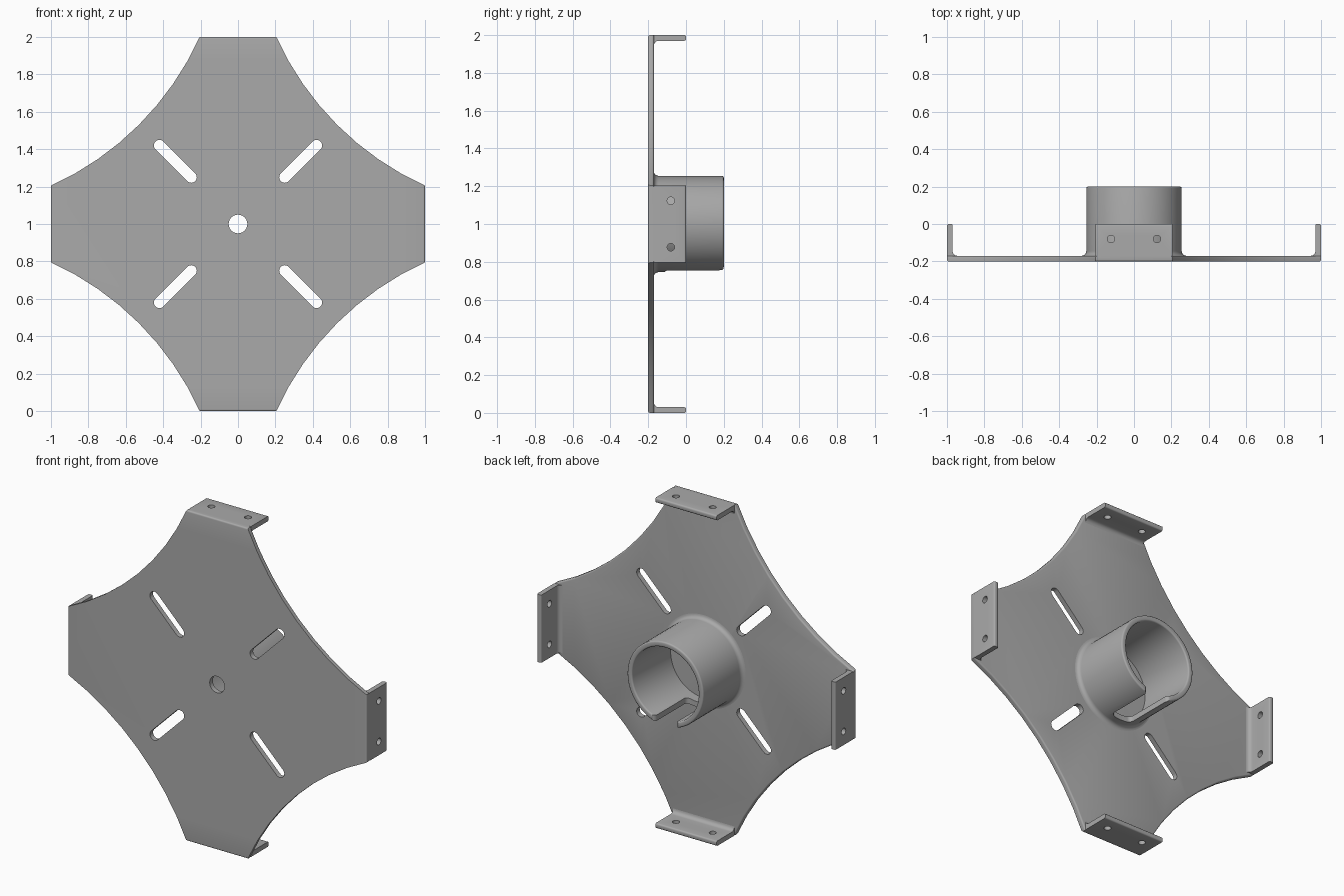
import bpy, bmesh, math
from mathutils import Matrix, Vector

if "Cube" in bpy.data.objects:
    bpy.data.objects.remove(bpy.data.objects["Cube"], do_unlink=True)

FRONT, BACK = -0.2, -0.17        # plate faces
HALF = 0.205                     # half width of each arm end
CENTRE = Vector((0, 0, 1))

steel = bpy.data.materials.new("grey_steel")
steel.use_nodes = True
steel.diffuse_color = (0.4, 0.4, 0.4, 1)
steel.node_tree.nodes["Principled BSDF"].inputs["Base Color"].default_value = (0.4, 0.4, 0.4, 1)


def turn(k):
    return Matrix.Rotation(k * math.pi / 2, 4, 'Y')


def arc(cx, cy, r, a0, a1, n):
    """Points along an arc, angles in degrees."""
    angles = [math.radians(a0 + (a1 - a0) * i / n) for i in range(n + 1)]
    return [(cx + r * math.cos(a), cy + r * math.sin(a)) for a in angles]


def prism(bm, points, direction):
    """Extrude a closed outline into a solid inside bm."""
    face = bm.faces.new([bm.verts.new(p) for p in points])
    out = bmesh.ops.extrude_face_region(bm, geom=[face], use_keep_orig=True)
    verts = [g for g in out["geom"] if isinstance(g, bmesh.types.BMVert)]
    bmesh.ops.translate(bm, verts=verts, vec=direction)


def finish(name, bm):
    bmesh.ops.recalc_face_normals(bm, faces=bm.faces[:])
    mesh = bpy.data.meshes.new(name)
    bm.to_mesh(mesh)
    bm.free()
    mesh.materials.append(steel)
    obj = bpy.data.objects.new(name, mesh)
    obj.location = CENTRE
    bpy.context.collection.objects.link(obj)
    return obj


def select(obj):
    bpy.ops.object.select_all(action='DESELECT')
    obj.select_set(True)
    bpy.context.view_layer.objects.active = obj


def cut(obj, bm):
    """Subtract the solids in bm, then smooth the curved surfaces."""
    cutter = finish("cutter", bm)
    cutter.hide_render = True
    bpy.context.view_layer.update()
    mod = obj.modifiers.new("cut", 'BOOLEAN')
    mod.operation, mod.solver, mod.object = 'DIFFERENCE', 'EXACT', cutter
    select(obj)
    bpy.ops.object.modifier_apply(modifier=mod.name)
    bpy.data.objects.remove(cutter, do_unlink=True)
    bpy.ops.object.shade_smooth_by_angle(angle=math.radians(35))


# Plate: four flat ends joined by shallow concave arcs
c = 1.657
start = math.degrees(math.atan2(HALF - c, 1 - c))
end = math.degrees(math.atan2(1 - c, HALF - c))
side = arc(c, c, math.hypot(1 - c, HALF - c), start, end, 8)
outline = [turn(-k) @ Vector((x, FRONT, z)) for k in range(4) for x, z in side]
bm = bmesh.new()
prism(bm, outline, (0, BACK - FRONT, 0))
rims = []
for e in bm.edges:
    a, b = (v.co for v in e.verts)
    if abs(a.y - b.y) > 0.001:
        continue
    on_end = any(abs(a[i] - b[i]) < 0.001 and abs(a[i]) > 0.99 for i in (0, 2))
    if on_end == (a.y < -0.19):      # round the fold outside and the arcs behind
        rims.append(e)
bmesh.ops.bevel(bm, geom=rims, offset=0.009, segments=3, profile=0.5, affect='EDGES')
plate = finish("plate", bm)

# Centre hole and four diagonal slots
bm = bmesh.new()
prism(bm, [(x, -0.3, z) for x, z in arc(0, 0, 0.05, 0, 345, 23)], (0, 0.2, 0))
slot = arc(0.594, 0, 0.03, -90, 90, 8) + arc(0.354, 0, 0.03, 90, 270, 8)
for k in range(4):
    diagonal = Matrix.Rotation(math.pi / 4 + k * math.pi / 2, 4, 'Y')
    prism(bm, [diagonal @ Vector((x, -0.3, z)) for x, z in slot], (0, 0.2, 0))
cut(plate, bm)

# Folded tabs with a filleted inside bend and two screw holes each
profile = ([(1, BACK)] + arc(0.991, -0.009, 0.009, 0, 90, 3)
           + arc(0.979, -0.009, 0.009, 90, 180, 3)
           + arc(0.945, BACK + 0.025, 0.025, 0, -90, 5))
for k, name in enumerate(("left_tab", "bottom_tab", "right_tab", "top_tab")):
    spin = turn(k)
    bm = bmesh.new()
    prism(bm, [spin @ Vector((r, y, -HALF)) for r, y in profile],
          spin @ Vector((0, 0, 2 * HALF)))
    tab = finish(name, bm)
    bm = bmesh.new()
    for z in (-0.123, 0.123):
        ring = arc(-0.08, z, 0.02, 0, 337.5, 15)
        prism(bm, [spin @ Vector((0.9, y, h)) for y, h in ring], spin @ Vector((0.2, 0, 0)))
    cut(tab, bm)

# Round cup behind the plate, flared into it by a fillet
wall = ([(0.222, BACK)] + arc(0.28, BACK + 0.025, 0.025, -90, -180, 5)
        + arc(0.246, 0.191, 0.009, 0, 90, 3) + arc(0.231, 0.191, 0.009, 90, 180, 3))
bm = bmesh.new()
ring = [bm.verts.new((r, y, 0)) for r, y in wall]
loop = [bm.edges.new((ring[i - 1], ring[i])) for i in range(len(ring))]
bmesh.ops.spin(bm, geom=ring + loop, cent=(0, 0, 0), axis=(0, 1, 0),
               angle=2 * math.pi, steps=64, use_merge=True)
bmesh.ops.remove_doubles(bm, verts=bm.verts[:], dist=0.0005)
cup = finish("cup", bm)

# Cable notch in the underside of the cup, with a rounded mouth
half_notch = arc(0.045, -0.085, 0.025, -90, 0, 4) + arc(0.095, 0.175, 0.025, 180, 90, 4) + [(0.095, 0.3)]
notch = half_notch + [(-x, y) for x, y in reversed(half_notch)]
bm = bmesh.new()
prism(bm, [(x, y, -0.4) for x, y in notch], (0, 0, 0.3))
cut(cup, bm)
